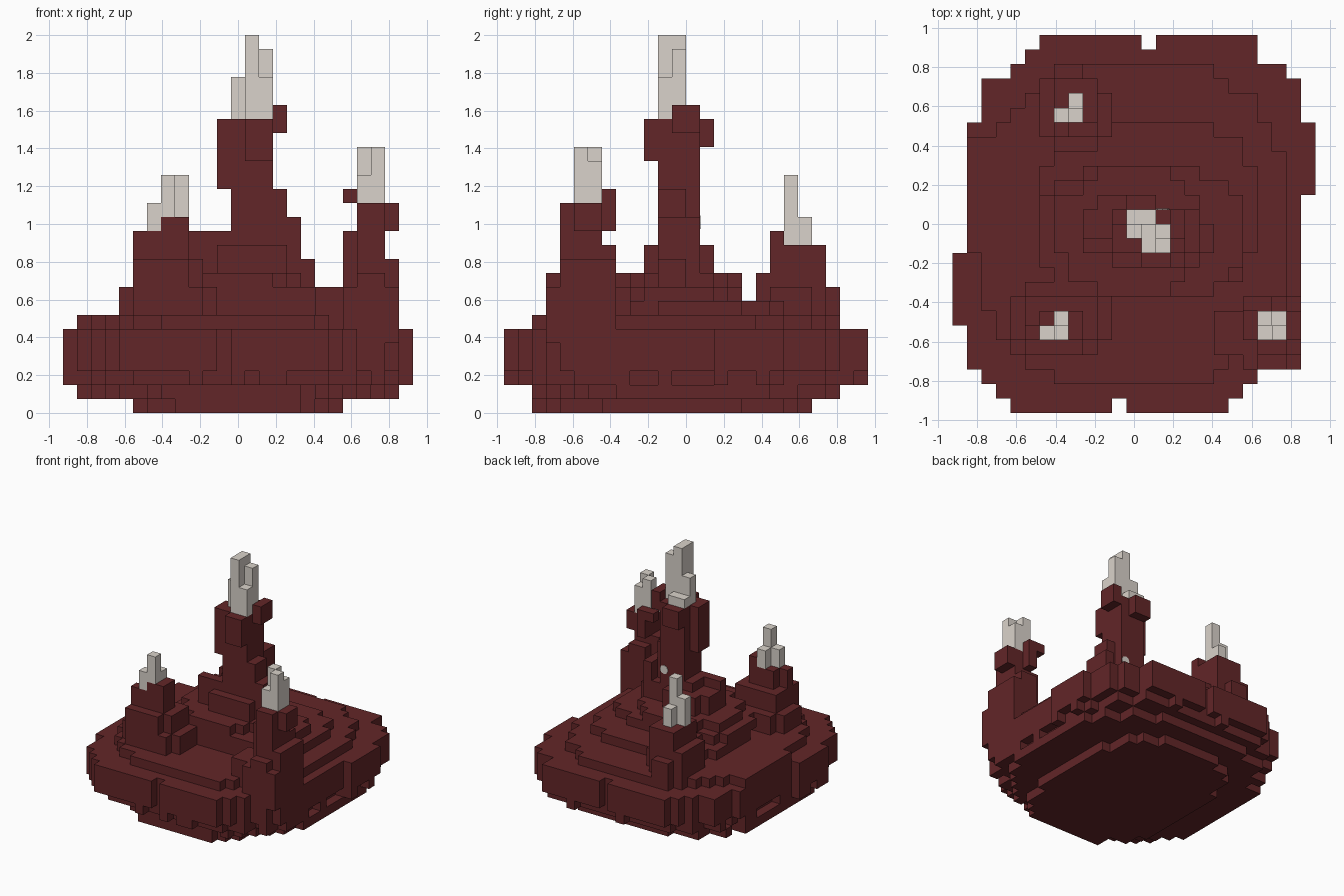
import bpy, bmesh, random
from mathutils import Vector

random.seed(4)
if "Cube" in bpy.data.objects:
    bpy.data.objects.remove(bpy.data.objects["Cube"], do_unlink=True)

UNIT = 2 / 27                       # edge of one block
ORIGIN = Vector((-12.5, -13, 0))    # grid corner, in blocks
SIDES = [Vector(d) for d in ((1, 0, 0), (-1, 0, 0), (0, 1, 0), (0, -1, 0), (0, 0, 1), (0, 0, -1))]


def make_material(name, colour):
    material = bpy.data.materials.new(name)
    material.use_nodes = True
    material.diffuse_color = (*colour, 1)
    material.node_tree.nodes["Principled BSDF"].inputs["Base Color"].default_value = (*colour, 1)
    return material


red_rock = make_material("dark red rock", (0.123, 0.019, 0.021))
pale_stone = make_material("pale stone", (0.7, 0.65, 0.595))


def add_object(name, bm, material):
    mesh = bpy.data.meshes.new(name)
    bm.to_mesh(mesh)
    bm.free()
    mesh.materials.append(material)
    obj = bpy.data.objects.new(name, mesh)
    bpy.context.collection.objects.link(obj)
    return obj


def build_blocks(name, cells, material):
    """Skin a set of grid cells with only its outward faces."""
    bm = bmesh.new()
    corners = {}

    def corner(point):
        key = tuple(round(2 * c) for c in point)
        if key not in corners:
            corners[key] = bm.verts.new((point + ORIGIN) * UNIT)
        return corners[key]

    for cell in sorted(cells):
        centre = Vector(cell) + Vector((0.5, 0.5, 0.5))
        for side in SIDES:
            neighbour = tuple(int(c) for c in Vector(cell) + side)
            if neighbour in cells:
                continue
            across = Vector((side.y, side.z, side.x))
            along = side.cross(across)
            middle = centre + side / 2
            bm.faces.new([corner(middle + (across * a + along * b) / 2)
                          for a, b in ((-1, -1), (1, -1), (1, 1), (-1, 1))])
    return add_object(name, bm, material)


def box(x, y, z):
    return {(i, j, k) for i in range(*x) for j in range(*y) for k in range(*z)}


def boxes(*spans):
    return set().union(*(box(*span) for span in spans))


def shrink(plan):
    return {(i, j) for i, j in plan
            if {(i + 1, j), (i - 1, j), (i, j + 1), (i, j - 1)} <= plan}


def layer(plan, *levels):
    return {(i, j, k) for i, j in plan for k in levels}


def oval(x, y, ragged=0.1):
    """Rounded plan filling the given spans, with a rough edge."""
    cx, cy = sum(x) / 2, sum(y) / 2
    rx, ry = (x[1] - x[0]) / 2, (y[1] - y[0]) / 2
    return {(i, j) for i in range(*x) for j in range(*y)
            if (abs(i + 0.5 - cx) / rx) ** 2.5 + (abs(j + 0.5 - cy) / ry) ** 2.5
            < 1.05 + random.uniform(-ragged, ragged)}


# Island outline: (first row, end row, left, right)
rows = [(0, 1, 4, 19), (1, 2, 3, 20), (2, 3, 2, 21), (3, 4, 1, 23), (4, 6, 1, 24),
        (6, 11, 0, 24), (11, 15, 1, 24), (15, 20, 1, 25), (20, 23, 2, 24),
        (23, 24, 4, 23), (24, 25, 5, 21), (25, 26, 6, 21)]
outline = {(i, j) for start, end, left, right in rows
           for j in range(start, end) for i in range(left, right)}
outline -= {(11, 0), (13, 25)}

# Island slab, rounding in towards a smaller underside
inner = shrink(outline)
rough = inner | {p for p in sorted(outline) if random.random() < 0.5}
slab = layer(outline, 3, 4, 5) | layer(rough & oval((0, 25), (0, 26)), 2)
slab |= layer(oval((1, 24), (2, 24)) & outline, 1)
slab |= layer(oval((5, 20), (2, 22)), 0)
build_blocks("island_slab", slab, red_rock)

# Terraces rising to the middle, flush with the slab on the right flank
terraces = layer(oval((2, 23), (2, 24)) & inner, 6)
terraces |= box((1, 3), (11, 19), (6, 7))
terraces |= layer(oval((6, 21), (8, 20)), 7)
terraces |= layer(oval((6, 20), (8, 17)), 8)
terraces |= layer(oval((8, 17), (8, 17)), 9)
build_blocks("terraces", terraces, red_rock)

# Main spire: shaft, buttresses and overhanging crown
main_spire = boxes(
    ((12, 15), (11, 14), (6, 21)),
    ((11, 16), (10, 14), (8, 12)),
    ((10, 14), (14, 15), (8, 12)),
    ((9, 12), (11, 14), (8, 12)),
    ((9, 12), (11, 12), (12, 13)),
    ((11, 12), (12, 14), (12, 13)),
    ((7, 9), (11, 15), (8, 10)),
    ((15, 16), (11, 13), (8, 16)),
    ((16, 17), (11, 14), (8, 14)),
    ((17, 18), (11, 13), (8, 11)),
    ((11, 12), (11, 13), (16, 21)),
    ((13, 15), (10, 11), (18, 21)),
    ((12, 14), (14, 15), (19, 21)),
    ((15, 16), (12, 14), (20, 22)))
build_blocks("main_spire", main_spire, red_rock)
main_tip = boxes(
    ((13, 14), (11, 13), (21, 27)),
    ((14, 15), (12, 13), (21, 26)),
    ((14, 15), (11, 12), (21, 24)),
    ((12, 13), (12, 13), (21, 24)),
    ((12, 14), (13, 14), (21, 22)))
build_blocks("main_spire_tip", main_tip, pale_stone)

# Front left spire
front_left = boxes(
    ((20, 24), (3, 8), (5, 9)),
    ((18, 20), (4, 7), (6, 9)),
    ((21, 24), (4, 8), (9, 11)),
    ((21, 23), (3, 4), (9, 10)),
    ((21, 23), (4, 7), (9, 15)),
    ((20, 21), (5, 7), (9, 13)),
    ((21, 23), (7, 8), (9, 12)),
    ((23, 24), (5, 7), (13, 15)),
    ((21, 22), (7, 8), (13, 15)),
    ((20, 22), (7, 8), (15, 16)))
build_blocks("front_left_spire", front_left, red_rock)
build_blocks("front_left_tip", boxes(
    ((21, 22), (5, 6), (15, 17)),
    ((21, 22), (6, 7), (15, 19)),
    ((22, 23), (5, 6), (15, 19)),
    ((22, 23), (6, 7), (15, 18))), pale_stone)

# Front right spire, on a blocky foot
front_right = layer(oval((4, 11), (4, 9)), 6, 7, 8)
front_right |= boxes(
    ((5, 9), (4, 7), (6, 11)),
    ((5, 10), (5, 8), (9, 11)),
    ((6, 9), (5, 7), (11, 13)),
    ((5, 6), (5, 6), (11, 13)),
    ((8, 9), (5, 7), (13, 14)),
    ((7, 8), (5, 6), (13, 14)))
build_blocks("front_right_spire", front_right, red_rock)
build_blocks("front_right_tip", boxes(
    ((7, 8), (5, 6), (14, 17)),
    ((7, 8), (6, 7), (13, 15)),
    ((6, 7), (5, 6), (13, 15))), pale_stone)

# Back right spire, standing straight on the slab
back_right = boxes(
    ((7, 9), (23, 24), (6, 9)),
    ((6, 10), (19, 23), (6, 10)),
    ((7, 10), (18, 19), (6, 10)),
    ((7, 10), (19, 23), (10, 12)),
    ((8, 10), (19, 20), (12, 13)),
    ((10, 11), (19, 22), (6, 9)))
build_blocks("back_right_spire", back_right, red_rock)
build_blocks("back_right_tip", boxes(
    ((8, 9), (20, 21), (12, 17)),
    ((7, 8), (20, 21), (12, 15)),
    ((8, 9), (21, 22), (12, 14))), pale_stone)

# Small pale disc on the back of the main spire
disc = bmesh.new()
bmesh.ops.create_cone(disc, cap_ends=True, segments=8, radius1=0.036, radius2=0.036, depth=0.008)
disc_object = add_object("spire_disc", disc, pale_stone)
disc_object.rotation_euler.x = 1.5708
disc_object.location = (0.145, UNIT, 1.01)
